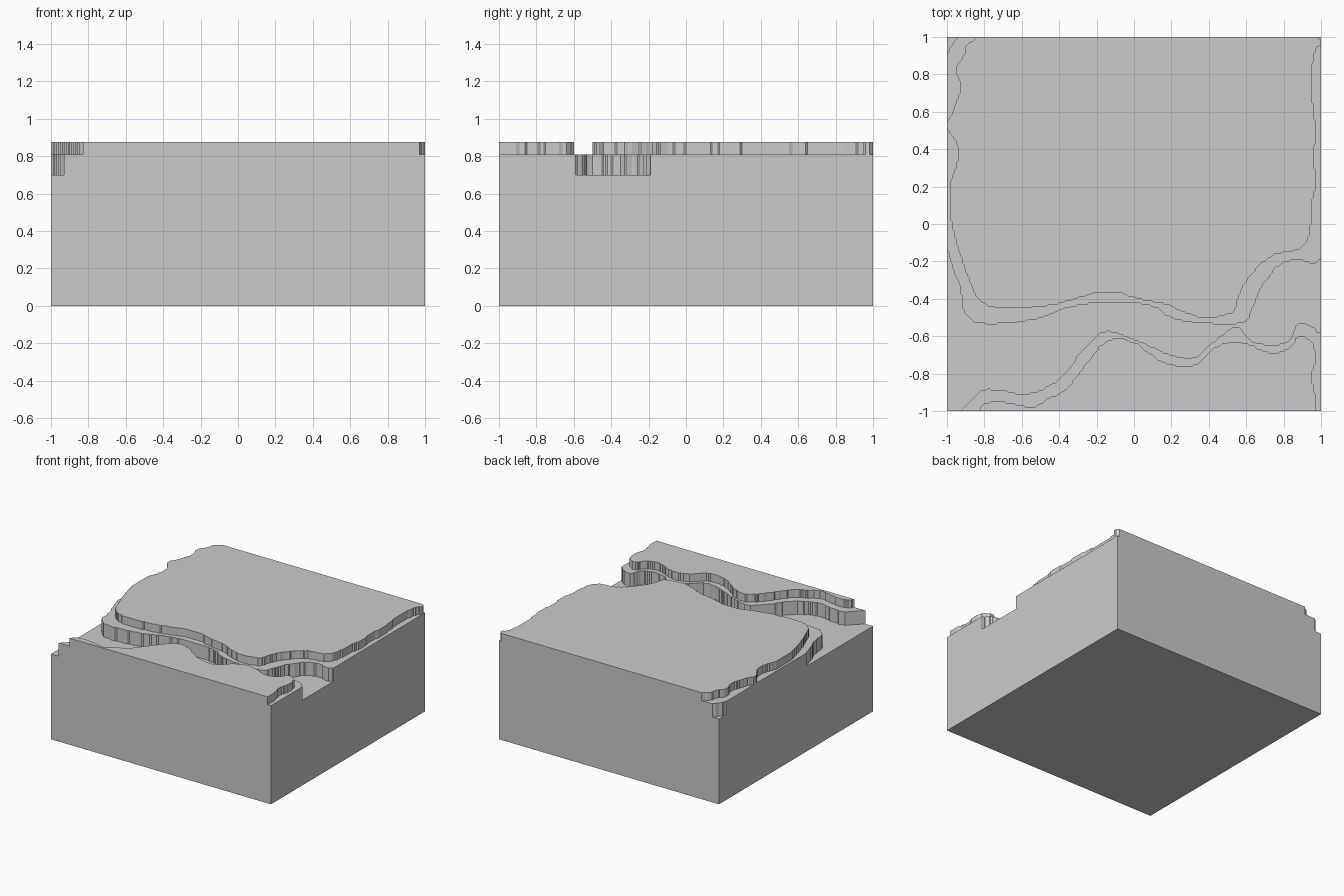
import bpy
import bmesh
from mathutils import Vector

cube = bpy.data.objects.get("Cube")
if cube:
    bpy.data.objects.remove(cube, do_unlink=True)

# Terrace heights; outline points are given in hundredths
FLOOR, BANK, PLATEAU = 0.7, 0.81, 0.875


def eroded_line(points):
    """Smooth curve through the points, snapped to a fine grid for a ragged edge."""
    pts = [Vector(p) for p in points]
    pts = [pts[0]] + pts + [pts[-1]]
    line = []
    for a, b, c, d in zip(pts, pts[1:], pts[2:], pts[3:]):
        steps = max(2, int((c - b).length / 1.3))
        for i in range(steps + 1):
            t = i / steps
            p = b + ((c - a) * t + (2 * a - 5 * b + 4 * c - d) * t ** 2
                     + (3 * b - a - 3 * c + d) * t ** 3) / 2
            q = tuple(max(-100, min(100, round(v))) for v in p)
            if q not in line:
                line.append(q)
    return line


def slab(name, outline, bottom, top):
    """Flat-topped solid extruded from a closed outline."""
    bm = bmesh.new()
    verts = [bm.verts.new((x / 100, y / 100, bottom)) for x, y in outline]
    face = bm.faces.new(verts)
    grown = bmesh.ops.extrude_face_region(bm, geom=[face], use_keep_orig=True)
    moved = [g for g in grown["geom"] if isinstance(g, bmesh.types.BMVert)]
    bmesh.ops.translate(bm, verts=moved, vec=(0, 0, top - bottom))
    bmesh.ops.recalc_face_normals(bm, faces=bm.faces[:])
    mesh = bpy.data.meshes.new(name)
    bm.to_mesh(mesh)
    bm.free()
    obj = bpy.data.objects.new(name, mesh)
    bpy.context.collection.objects.link(obj)
    return obj


# Solid ground block up to the channel floor
SW, SE, NE, NW = (-100, -100), (100, -100), (100, 100), (-100, 100)
slab("ground_block", [SW, SE, NE, NW], 0, FLOOR)

# Bank behind the channel, with a small notch at the back corner
back_bank = eroded_line([
    (-100, -13), (-97, -23), (-93, -34), (-91, -47), (-83, -53), (-67, -53),
    (-50, -50), (-36, -45), (-20, -42), (-3, -42), (10, -44), (20, -50),
    (35, -53), (58, -53), (63, -46), (68, -34), (78, -22), (88, -19),
    (95, -21), (100, -19)])
back_notch = eroded_line([(-94, 100), (-98, 95), (-100, 90)])
slab("back_bank", back_bank + [NE] + back_notch, FLOOR, BANK)

# Bank in front of the channel
front_bank = eroded_line([
    (-93, -100), (-88, -95), (-82, -89), (-70, -89), (-60, -91), (-48, -88),
    (-37, -80), (-28, -68), (-17, -58), (-7, -59), (8, -65), (20, -70),
    (33, -71), (45, -61), (55, -55), (62, -62), (73, -65), (83, -62),
    (87, -54), (94, -54), (100, -59)])
slab("front_bank", front_bank + [SE], FLOOR, BANK)

# Large plateau behind the channel
back_plateau = eroded_line([
    (-84, 100), (-89, 96), (-91, 90), (-95, 83), (-93, 73), (-96, 62),
    (-100, 54), (-100, 51), (-95, 44), (-94, 35), (-98, 22), (-98, 5),
    (-94, -13), (-89, -28), (-83, -40), (-72, -45), (-50, -44), (-35, -41),
    (-20, -37), (-9, -37), (3, -40), (17, -43), (29, -48), (40, -50),
    (53, -47), (56, -38), (62, -28), (74, -17), (89, -13), (94, -4),
    (95, 10), (97, 22), (96, 36), (97, 50), (95, 70), (95, 82), (97, 93),
    (100, 96), (100, 98), (98, 100)])
slab("back_plateau", back_plateau, BANK, PLATEAU)

# Narrow plateau in front of the channel
front_plateau = eroded_line([
    (-83, -100), (-77, -95), (-65, -96), (-54, -98), (-47, -94), (-36, -88),
    (-25, -74), (-16, -64), (-8, -61), (3, -65), (12, -72), (25, -76),
    (35, -74), (42, -67), (52, -63), (60, -64), (73, -69), (83, -66),
    (88, -60), (95, -63), (97, -72), (95, -82), (97, -92), (97, -100)])
slab("front_plateau", front_plateau, BANK, PLATEAU)
